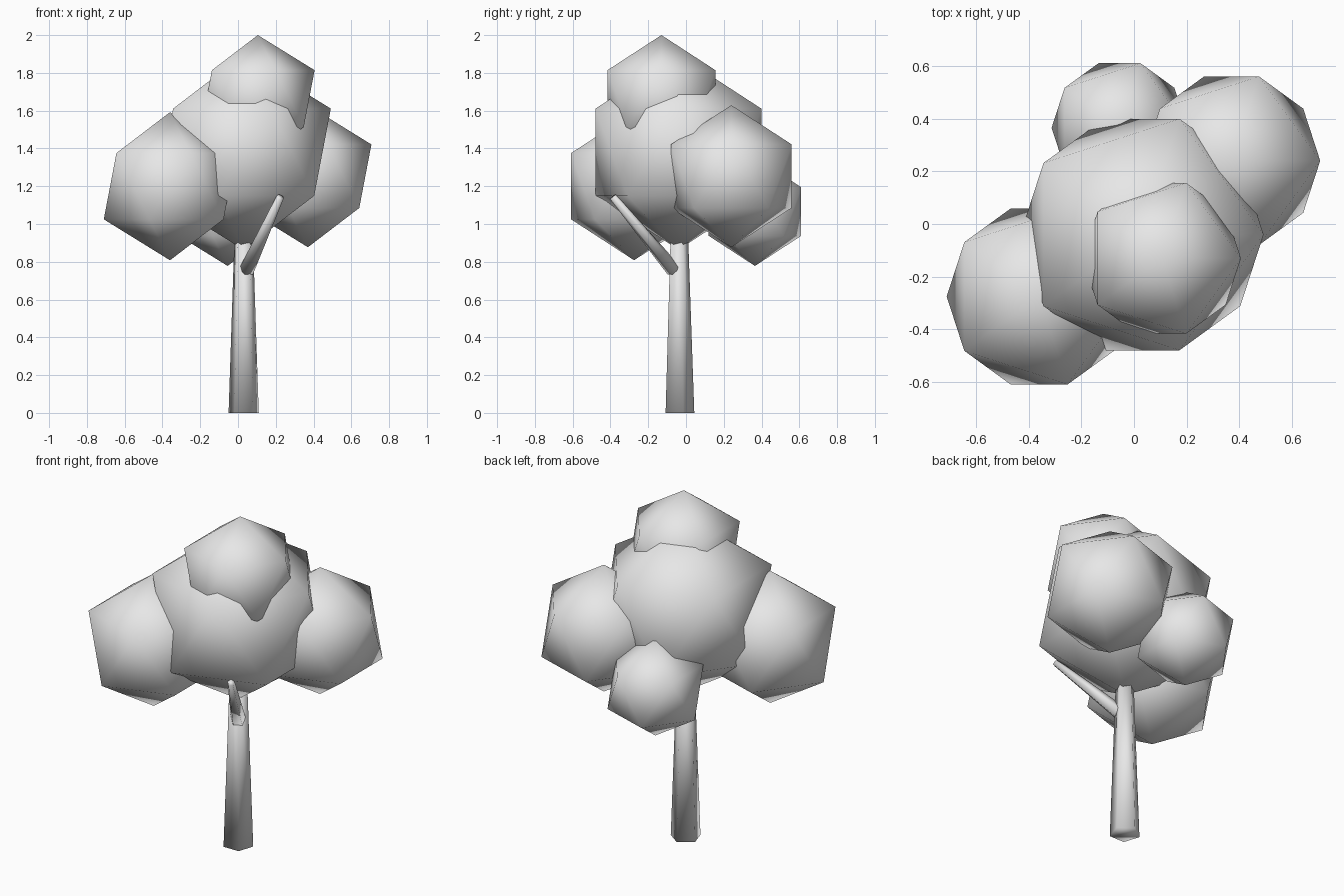
import bpy
from math import radians
from mathutils import Vector, Euler

cube = bpy.data.objects.get("Cube")
if cube:
    bpy.data.objects.remove(cube, do_unlink=True)

# One neutral grey for the whole tree
grey = bpy.data.materials.new("plain_grey")
grey.use_nodes = True
colour = (0.8, 0.8, 0.8, 1)
grey.diffuse_color = colour
grey.node_tree.nodes["Principled BSDF"].inputs["Base Color"].default_value = colour


def finish(name):
    ob = bpy.context.object
    ob.name = name
    ob.data.materials.append(grey)
    bpy.ops.object.shade_smooth()
    return ob


def leaf_ball(name, centre, radius):
    bpy.ops.mesh.primitive_ico_sphere_add(subdivisions=1, radius=radius, location=centre)
    return finish(name)


def limb(name, base, length, r_base, r_tip, tilt=(0, 0, 0)):
    """Five-sided tapered limb that starts at base and leans by tilt."""
    rot = Euler([radians(a) for a in tilt])
    axis = Vector((0, 0, 1))
    axis.rotate(rot)
    bpy.ops.mesh.primitive_cone_add(
        vertices=5, radius1=r_base, radius2=r_tip, depth=length,
        location=Vector(base) + axis * length / 2, rotation=rot)
    return finish(name)


# Trunk and its side branch
limb("trunk", (0.03, -0.04, 0), 1.0, 0.084, 0.049)
limb("branch", (0.045, -0.063, 0.755), 0.535, 0.042, 0.021, (43.5, 0, 29))

# Foliage clumps
leaf_ball("main_foliage", (0.03, -0.04, 1.38), 0.516)
leaf_ball("top_foliage", (0.105, -0.13, 1.664), 0.336)
leaf_ball("right_foliage", (-0.36, -0.275, 1.2), 0.392)
leaf_ball("left_foliage", (0.37, 0.24, 1.253), 0.376)
leaf_ball("back_foliage", (-0.055, 0.365, 1.066), 0.288)
